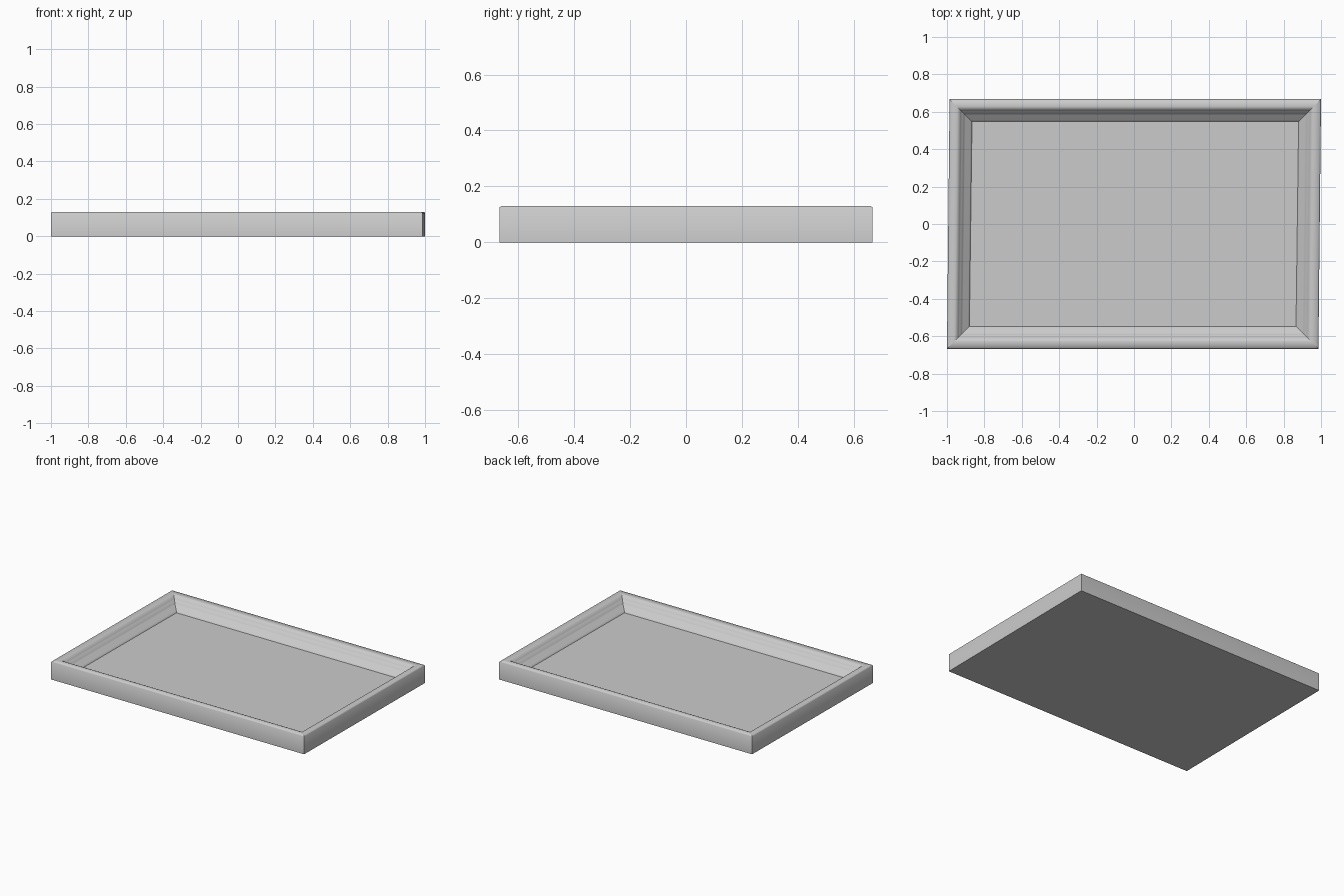
import bpy
import bmesh

old = bpy.data.objects.get("Cube")
if old:
    bpy.data.objects.remove(old, do_unlink=True)

HALF_X, HALF_Y, SKEW = 0.993, 0.667, 0.007
PANEL_INSET, PANEL_Z = 0.12, 0.045

grey = bpy.data.materials.new("light grey")
grey.use_nodes = True
colour = (0.6, 0.6, 0.6, 1)
grey.diffuse_color = colour
grey.node_tree.nodes["Principled BSDF"].inputs["Base Color"].default_value = colour


def corners(bm, inset, z):
    """Four corners of the slightly skewed rectangle, counter-clockwise."""
    signs = ((-1, -1), (1, -1), (1, 1), (-1, 1))
    return [bm.verts.new((sx * (HALF_X - inset) + sy * SKEW,
                          sy * (HALF_Y - inset), z)) for sx, sy in signs]


def finish(bm, name):
    mesh = bpy.data.meshes.new(name)
    bm.to_mesh(mesh)
    bm.free()
    mesh.materials.append(grey)
    obj = bpy.data.objects.new(name, mesh)
    bpy.context.collection.objects.link(obj)
    return obj


# Mitred moulding: profile of (inset from the outer edge, height)
profile = [(0, 0), (0, 0.125), (0.006, 0.13), (0.04, 0.13), (0.052, 0.125),
           (0.06, 0.108), (0.068, 0.103), (0.078, 0.085), (0.085, 0.08),
           (0.1, 0.066), (0.112, 0.06), (PANEL_INSET, PANEL_Z)]
bm = bmesh.new()
rings = [corners(bm, inset, z) for inset, z in profile]
for low, high in zip(rings, rings[1:]):
    for i in range(4):
        j = (i + 1) % 4
        face = bm.faces.new((low[i], low[j], high[j], high[i]))
        face.smooth = True
    for i in range(4):
        bm.edges.get((low[i], high[i])).smooth = False
finish(bm, "frame_moulding")

# Recessed panel inside the moulding
bm = bmesh.new()
bm.faces.new(corners(bm, PANEL_INSET, PANEL_Z))
finish(bm, "inner_panel")

# Flat backing underneath
bm = bmesh.new()
bm.faces.new(reversed(corners(bm, 0, 0)))
finish(bm, "backing_board")
